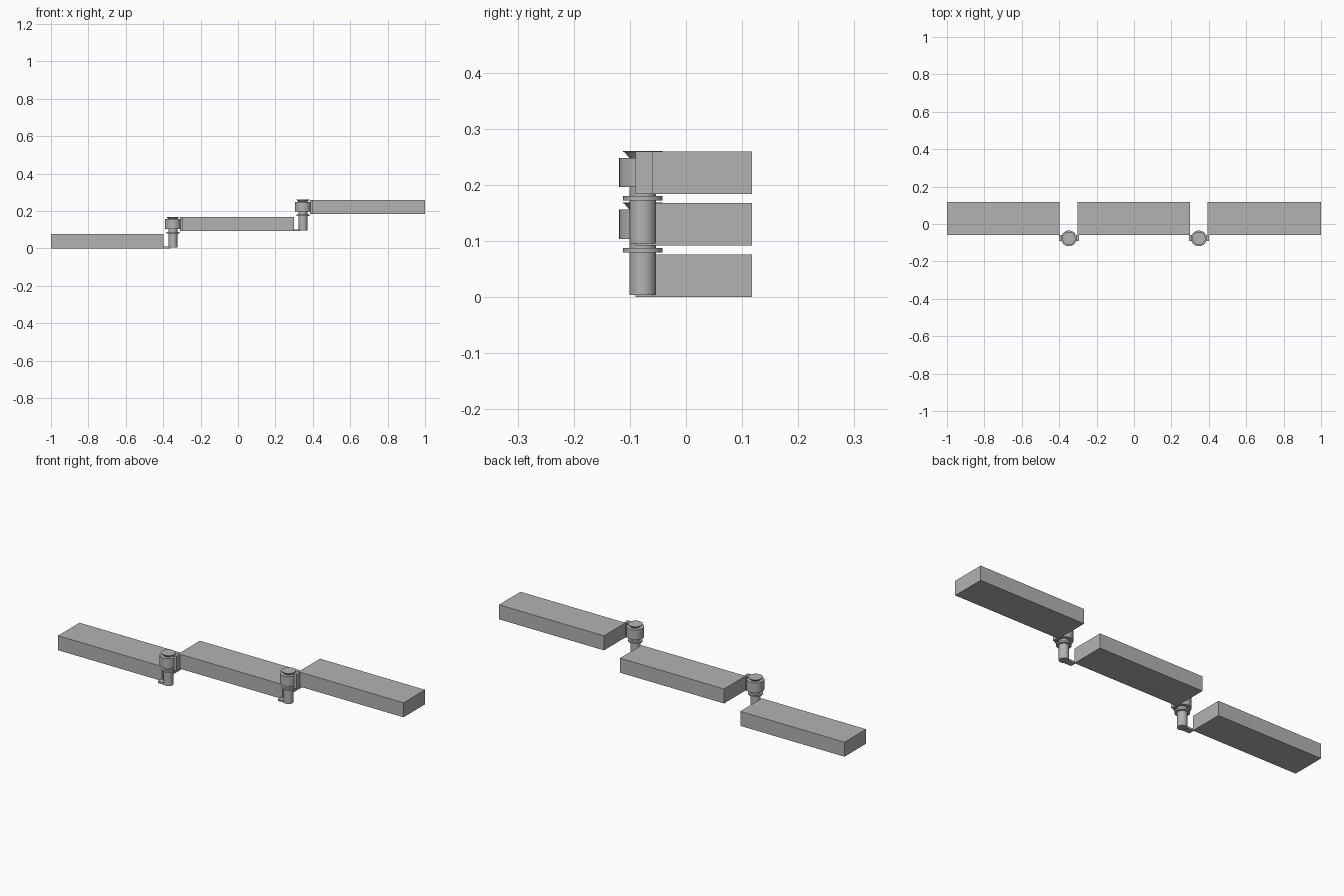
import bpy

cube = bpy.data.objects.get("Cube")
if cube:
    bpy.data.objects.remove(cube, do_unlink=True)

grey = bpy.data.materials.new("plain_grey")
grey.use_nodes = True
color = (0.45, 0.45, 0.45, 1)
grey.diffuse_color = color
grey.node_tree.nodes["Principled BSDF"].inputs["Base Color"].default_value = color


def finish(obj, name):
    obj.name = name
    obj.data.materials.append(grey)
    return obj


def box(name, x0, x1, y0, y1, z0, z1):
    bpy.ops.mesh.primitive_cube_add(
        size=1, location=((x0 + x1) / 2, (y0 + y1) / 2, (z0 + z1) / 2))
    obj = bpy.context.object
    obj.scale = (x1 - x0, y1 - y0, z1 - z0)
    bpy.ops.object.transform_apply(location=False, rotation=False)
    return finish(obj, name)


def round_part(name, x, z0, z1, r_low, r_high=None):
    bpy.ops.mesh.primitive_cone_add(
        vertices=40, radius1=r_low, radius2=r_high or r_low,
        depth=z1 - z0, location=(x, PIVOT_Y, (z0 + z1) / 2))
    bpy.ops.object.shade_smooth_by_angle()
    return finish(bpy.context.object, name)


PIVOT_Y = -0.077
BACK, FRONT = 0.118, -0.06
HEIGHT, STEP = 0.076, 0.092
PITCH = 0.695

# Three stepped slabs
for name, x0, x1, level in (("low", -1, -0.397, 0),
                            ("middle", -0.303, 0.299, 1),
                            ("high", 0.392, 1, 2)):
    box(name + "_slab", x0, x1, FRONT, BACK, level * STEP, level * STEP + HEIGHT)

# A hinge joins each slab to the next one up
for i, name in enumerate(("lower", "upper")):
    x = -0.348 + i * PITCH
    z = i * STEP
    box(name + "_foot_plate", x - 0.053, x - 0.012, -0.09, -0.059, z, z + 0.01)
    round_part(name + "_post", x, z + 0.004, z + 0.105, 0.0235)
    round_part(name + "_flange", x, z + 0.08, z + 0.088, 0.035)
    round_part(name + "_barrel", x, z + 0.104, z + 0.156, 0.042)
    round_part(name + "_cap_cone", x, z + 0.154, z + 0.167, 0.022, 0.033)
    round_part(name + "_cap_rim", x, z + 0.167, z + 0.169, 0.035)
    box(name + "_barrel_bracket", x + 0.038, x + 0.054, -0.09, -0.059,
        z + STEP, z + STEP + HEIGHT)
